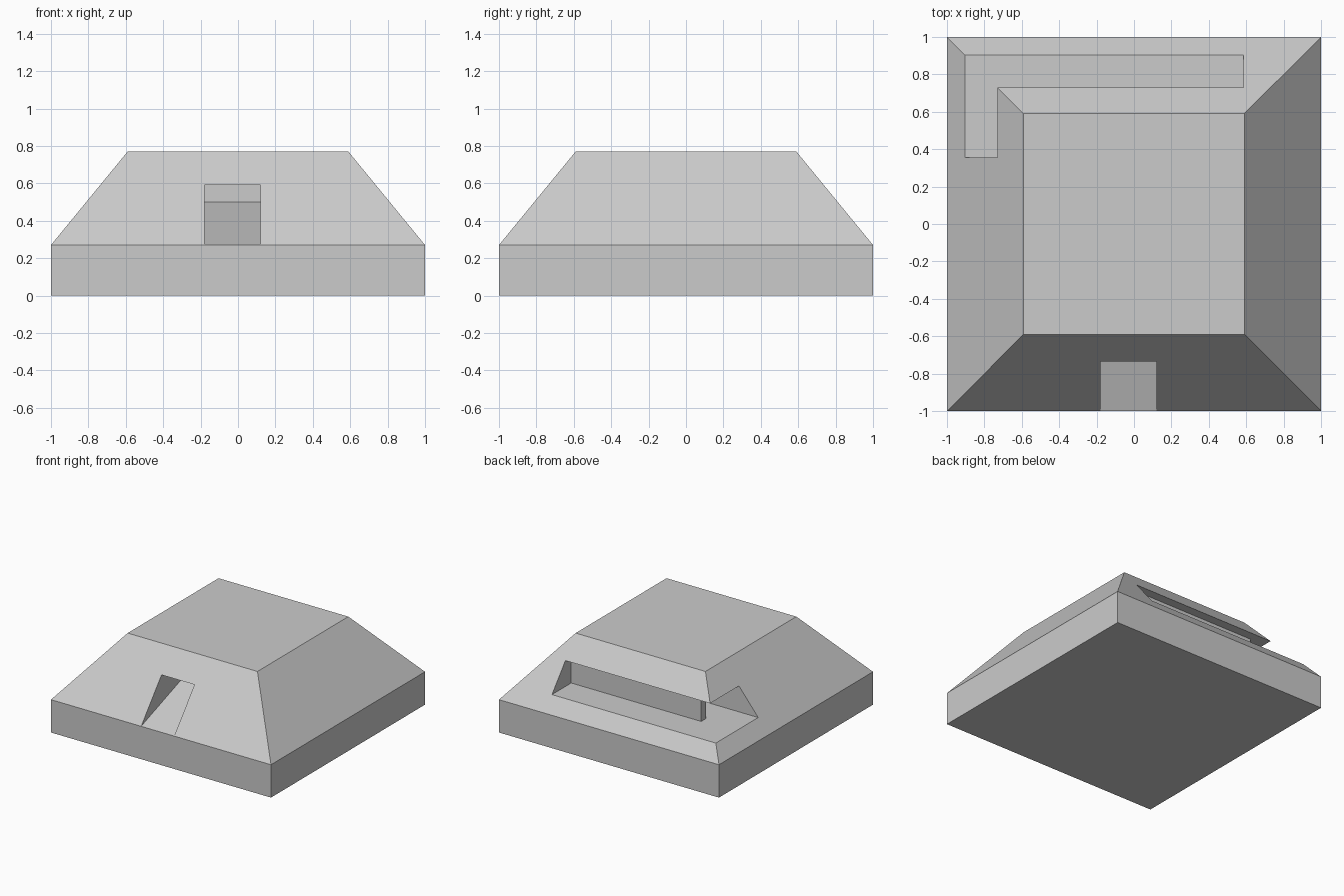
import bpy, bmesh
from mathutils import Vector

if "Cube" in bpy.data.objects:
    bpy.data.objects.remove(bpy.data.objects["Cube"])


def finish(bm, name):
    bmesh.ops.recalc_face_normals(bm, faces=bm.faces)
    mesh = bpy.data.meshes.new(name)
    bm.to_mesh(mesh)
    bm.free()
    obj = bpy.data.objects.new(name, mesh)
    bpy.context.collection.objects.link(obj)
    return obj


def prism(name, points, sweep):
    """Extrude a flat outline along a vector."""
    bm = bmesh.new()
    face = bm.faces.new([bm.verts.new(p) for p in points])
    ext = bmesh.ops.extrude_face_region(bm, geom=[face])
    verts = [v for v in ext["geom"] if isinstance(v, bmesh.types.BMVert)]
    bmesh.ops.translate(bm, verts=verts, vec=Vector(sweep))
    return finish(bm, name)


# Body: square plinth with a tapered roof
bm = bmesh.new()
rings = []
for half, z in ((1, 0), (1, 0.27), (0.59, 0.77)):
    rings.append([bm.verts.new((sx * half, sy * half, z))
                  for sx, sy in ((-1, -1), (1, -1), (1, 1), (-1, 1))])
for low, high in zip(rings, rings[1:]):
    for i in range(4):
        j = (i + 1) % 4
        bm.faces.new((low[i], low[j], high[j], high[i]))
bm.faces.new(rings[0][::-1])
bm.faces.new(rings[-1])
body = finish(bm, "bunker_body")

# Entrance: ramp rising inward to a short back wall
entry = [(-1.1, 0.235), (-0.35, 0.50), (-0.35, 0.592), (-1.1, 0.592)]
entrance = prism("entrance_cutter", [(-0.18, y, z) for y, z in entry], (0.30, 0, 0))

# Viewing slit: wraps the back left corner, deeper on the left side
slit_plan = [(0.585, 1.1), (0.585, 0.655), (-0.597, 0.655), (-0.597, 0.59),
             (-0.3, 0.59), (-0.3, 0.355), (-1.1, 0.355), (-1.1, 1.1)]
slit = prism("slit_cutter", [(x, y, 0.386) for x, y in slit_plan], (0, 0, 0.213))

for cutter in (entrance, slit):
    mod = body.modifiers.new(cutter.name, "BOOLEAN")
    mod.operation = "DIFFERENCE"
    mod.solver = "EXACT"
    mod.object = cutter
    cutter.hide_render = True
    cutter.display_type = "WIRE"
